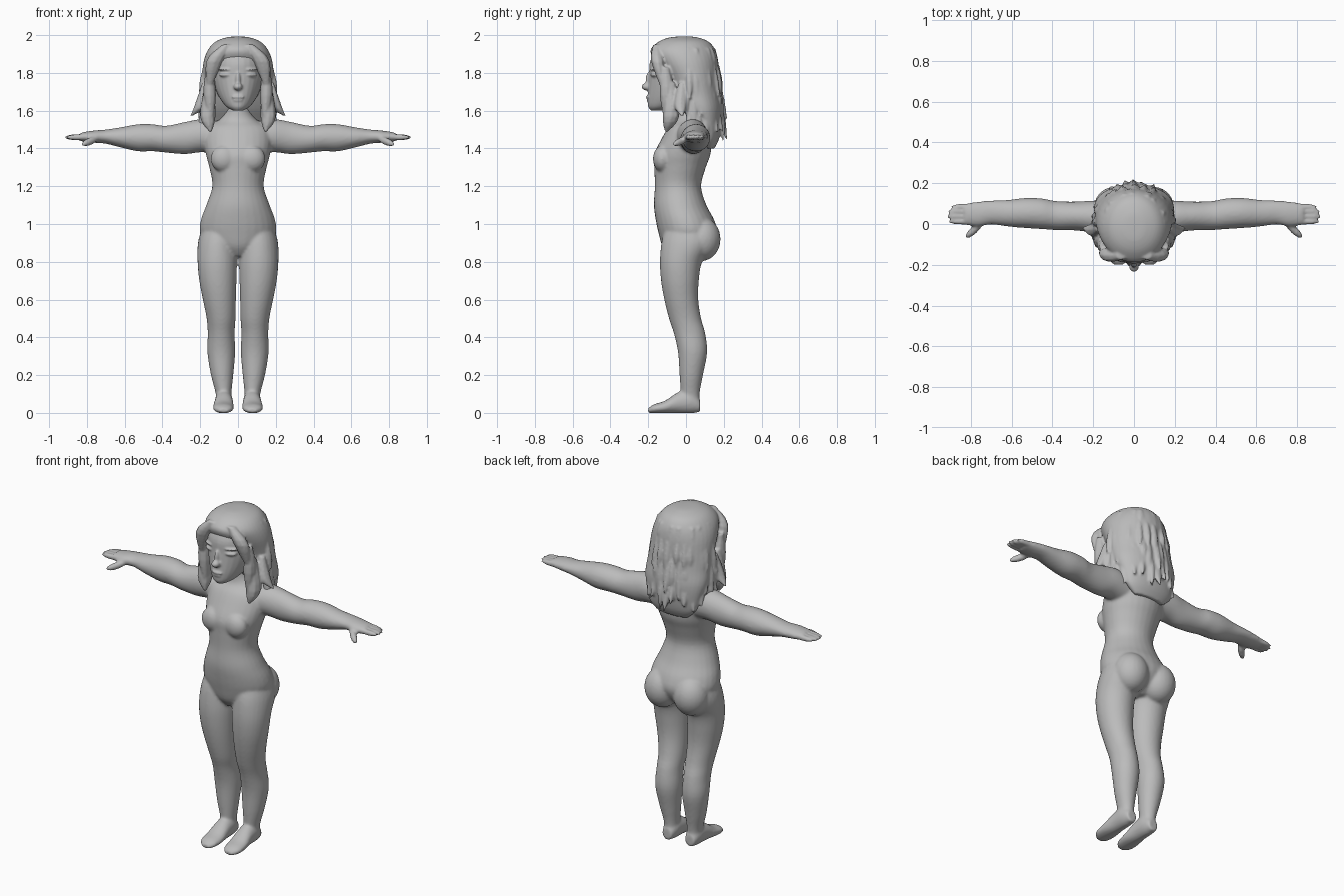
import bpy, bmesh, math, random
from mathutils import Matrix, Vector

random.seed(4)
grey = bpy.data.materials.new("plain grey")
grey.diffuse_color = (0.5, 0.5, 0.5, 1)


def spline(rows, steps=4):
    """Catmull-Rom interpolation of ring rows."""
    out = []
    for i in range(len(rows) - 1):
        a, b, c, d = (rows[max(i - 1, 0)], rows[i], rows[i + 1], rows[min(i + 2, len(rows) - 1)])
        for s in range(steps):
            t = s / steps
            out.append([0.5 * (2 * q + (r - p) * t + (2 * p - 5 * q + 4 * r - w) * t * t
                        + (3 * q - p - 3 * r + w) * t ** 3) for p, q, r, w in zip(a, b, c, d)])
    out.append(rows[-1])
    return out


def loft(bm, rows, axis="z", n=28, steps=4, mirror=False):
    """Rows: position, then min/max along the two other axes (in x, y, z order)."""
    for sx in ((1, -1) if mirror else (1,)):
        rings = []
        for p, u0, u1, v0, v1 in spline(rows, steps):
            ring = []
            for k in range(n):
                a = 2 * math.pi * k / n
                u = (u0 + u1) / 2 + (u1 - u0) / 2 * math.cos(a)
                v = (v0 + v1) / 2 + (v1 - v0) / 2 * math.sin(a)
                co = {"z": (u, v, p), "x": (p, u, v), "y": (u, p, v)}[axis]
                ring.append(bm.verts.new((co[0] * sx, co[1], co[2])))
            rings.append(ring)
        for r, s in zip(rings, rings[1:]):
            for k in range(n):
                bm.faces.new((r[k], r[(k + 1) % n], s[(k + 1) % n], s[k]))
        bm.faces.new(rings[0])
        bm.faces.new(rings[-1])


def ball(bm, c, r, rot=None):
    m = Matrix.Translation(c) @ (rot or Matrix()) @ Matrix.Diagonal((*r, 1))
    bmesh.ops.create_uvsphere(bm, u_segments=24, v_segments=16, radius=1, matrix=m)


def lock(bm, top, mid, tip, w, d):
    """Tapered strand of hair running downwards."""
    rows = []
    for (x, y, z), k in ((top, 0.55), (mid, 1.0), (tip, 0.12)):
        rows.append((z, x - w * k, x + w * k, y - d * k, y + d * k))
    loft(bm, rows, n=8, steps=4)


def finish(bm, name, voxel=0, smooth=0):
    bmesh.ops.recalc_face_normals(bm, faces=bm.faces)
    me = bpy.data.meshes.new(name)
    bm.to_mesh(me)
    bm.free()
    ob = bpy.data.objects.new(name, me)
    bpy.context.collection.objects.link(ob)
    me.materials.append(grey)
    for p in me.polygons:
        p.use_smooth = True
    if voxel:
        m = ob.modifiers.new("Merge", "REMESH")
        m.mode, m.voxel_size, m.use_smooth_shade = "VOXEL", voxel, True
    if smooth:
        m = ob.modifiers.new("Soften", "SMOOTH")
        m.factor, m.iterations = 0.5, smooth
    return ob


# Mannequin body: torso, legs, feet, arms and hands merged together
bm = bmesh.new()
torso = [(0.83, 0.05, -0.09, 0.07), (0.88, 0.15, -0.125, 0.13), (0.95, 0.2, -0.145, 0.165),
         (1.02, 0.197, -0.16, 0.15), (1.1, 0.168, -0.17, 0.108), (1.2, 0.136, -0.165, 0.08),
         (1.3, 0.152, -0.168, 0.105), (1.37, 0.17, -0.168, 0.13), (1.45, 0.18, -0.13, 0.135),
         (1.51, 0.165, -0.095, 0.12), (1.55, 0.1, -0.06, 0.1), (1.6, 0.065, -0.05, 0.08),
         (1.68, 0.06, -0.05, 0.08)]
loft(bm, [(z, -w, w, f, b) for z, w, f, b in torso])
for s in (-1, 1):
    ball(bm, (s * 0.075, -0.125, 1.345), (0.07, 0.05, 0.07))
    ball(bm, (s * 0.095, 0.085, 0.92), (0.1, 0.098, 0.115))
leg = [(0.03, 0.035, 0.115, -0.02, 0.075), (0.1, 0.035, 0.118, -0.027, 0.072),
       (0.2, 0.025, 0.143, -0.034, 0.09), (0.32, 0.015, 0.162, -0.042, 0.112),
       (0.42, 0.018, 0.16, -0.064, 0.102), (0.5, 0.013, 0.166, -0.09, 0.08),
       (0.6, 0.011, 0.186, -0.115, 0.065), (0.7, 0.008, 0.205, -0.132, 0.068),
       (0.8, 0.005, 0.214, -0.138, 0.085), (0.9, 0.002, 0.212, -0.13, 0.14),
       (0.98, 0.0, 0.19, -0.11, 0.13)]
loft(bm, leg, mirror=True)
foot = [(-0.2, 0.05, 0.1, 0.0, 0.025), (-0.17, 0.028, 0.128, -0.002, 0.045),
        (-0.11, 0.022, 0.132, -0.002, 0.065), (-0.04, 0.026, 0.124, -0.002, 0.11),
        (0.03, 0.03, 0.12, -0.002, 0.12), (0.075, 0.045, 0.105, 0.005, 0.07)]
loft(bm, foot, axis="y", mirror=True)
arm = [(0.08, -0.06, 0.11, 1.37, 1.54), (0.19, -0.045, 0.115, 1.38, 1.555),
       (0.28, -0.032, 0.11, 1.37, 1.54), (0.38, -0.03, 0.112, 1.378, 1.52),
       (0.45, -0.025, 0.125, 1.385, 1.528), (0.53, -0.02, 0.128, 1.385, 1.528),
       (0.62, -0.012, 0.118, 1.405, 1.512), (0.7, -0.002, 0.115, 1.425, 1.5),
       (0.76, -0.012, 0.11, 1.43, 1.495), (0.83, -0.005, 0.1, 1.437, 1.485)]
loft(bm, arm, axis="x", mirror=True)
for s in (-1, 1):
    for i, (y, tip) in enumerate(((0.012, 0.91), (0.037, 0.918), (0.062, 0.912), (0.085, 0.895))):
        ball(bm, (s * (tip - 0.06), y, 1.459), (0.064, 0.0145, 0.016))
    ball(bm, (s * 0.785, -0.03, 1.437), (0.06, 0.019, 0.02),
         Matrix.Rotation(s * -0.75, 4, "Z") @ Matrix.Rotation(s * 0.3, 4, "Y"))
finish(bm, "body", 0.008, 6)

# Head with simple facial features
bm = bmesh.new()
head = [(1.6, 0.025, -0.185, -0.12), (1.62, 0.06, -0.2, -0.04), (1.66, 0.093, -0.203, 0.05),
        (1.72, 0.122, -0.2, 0.12), (1.79, 0.14, -0.195, 0.15), (1.86, 0.142, -0.19, 0.15),
        (1.93, 0.11, -0.15, 0.12), (1.97, 0.05, -0.08, 0.06)]
loft(bm, [(z, -w, w, f, b) for z, w, f, b in head])
ball(bm, (0, -0.208, 1.727), (0.024, 0.027, 0.02))
ball(bm, (0, -0.196, 1.76), (0.014, 0.018, 0.045))
ball(bm, (0, -0.2, 1.672), (0.034, 0.012, 0.009))
ball(bm, (0, -0.198, 1.656), (0.026, 0.011, 0.008))
for s in (-1, 1):
    ball(bm, (s * 0.068, -0.166, 1.79), (0.034, 0.02, 0.012), Matrix.Rotation(s * 0.4, 4, "Z"))
    ball(bm, (s * 0.068, -0.167, 1.818), (0.04, 0.018, 0.007), Matrix.Rotation(s * 0.4, 4, "Z"))
finish(bm, "head", 0.006, 3)

# Hair mass: leaves the face open and hangs down behind the shoulders
bm = bmesh.new()
hair = [(1.4, 0.1, 0.1, 0.15), (1.45, 0.15, 0.07, 0.175), (1.53, 0.175, 0.03, 0.19),
        (1.61, 0.195, -0.03, 0.195), (1.69, 0.193, -0.075, 0.185), (1.78, 0.19, -0.115, 0.175),
        (1.86, 0.182, -0.165, 0.17), (1.92, 0.16, -0.188, 0.155), (1.965, 0.12, -0.145, 0.12),
        (1.988, 0.06, -0.085, 0.06), (1.993, 0.01, -0.02, 0.01)]
loft(bm, [(z, -w, w, f, b) for z, w, f, b in hair], n=40)
for s in (-1, 1):
    # parted fringe and front locks framing the face
    lock(bm, (s * 0.06, -0.155, 1.95), (s * 0.125, -0.15, 1.86), (s * 0.155, -0.12, 1.7), 0.045, 0.035)
    lock(bm, (s * 0.15, -0.11, 1.83), (s * 0.15, -0.1, 1.68), (s * 0.14, -0.1, 1.5), 0.034, 0.04)
    lock(bm, (s * 0.15, -0.08, 1.75), (s * 0.16, -0.08, 1.57), (s * 0.145, -0.105, 1.485), 0.042, 0.045)
    lock(bm, (s * 0.17, -0.02, 1.75), (s * 0.195, -0.03, 1.63), (s * 0.25, -0.02, 1.57), 0.035, 0.035)
# layered rows of loose strands round the sides and back
for z, rx, ry, count, length in ((1.93, 0.145, 0.145, 9, 0.15), (1.84, 0.17, 0.165, 13, 0.18),
                                 (1.74, 0.175, 0.175, 15, 0.2), (1.64, 0.175, 0.18, 13, 0.2)):
    for i in range(count):
        a = math.radians(-5 + 190 * (i + random.uniform(0.2, 0.8)) / count)
        c, t = math.cos(a), math.sin(a)
        L = length * random.uniform(0.75, 1.15)
        out = random.uniform(1.1, 1.24)
        lock(bm, (rx * c, ry * t, z), (rx * c * 1.06, ry * t * 1.05, z - L * 0.5),
             (rx * c * out, ry * t * out, z - L), random.uniform(0.018, 0.028), 0.022)
finish(bm, "hair", 0.007, 2)
